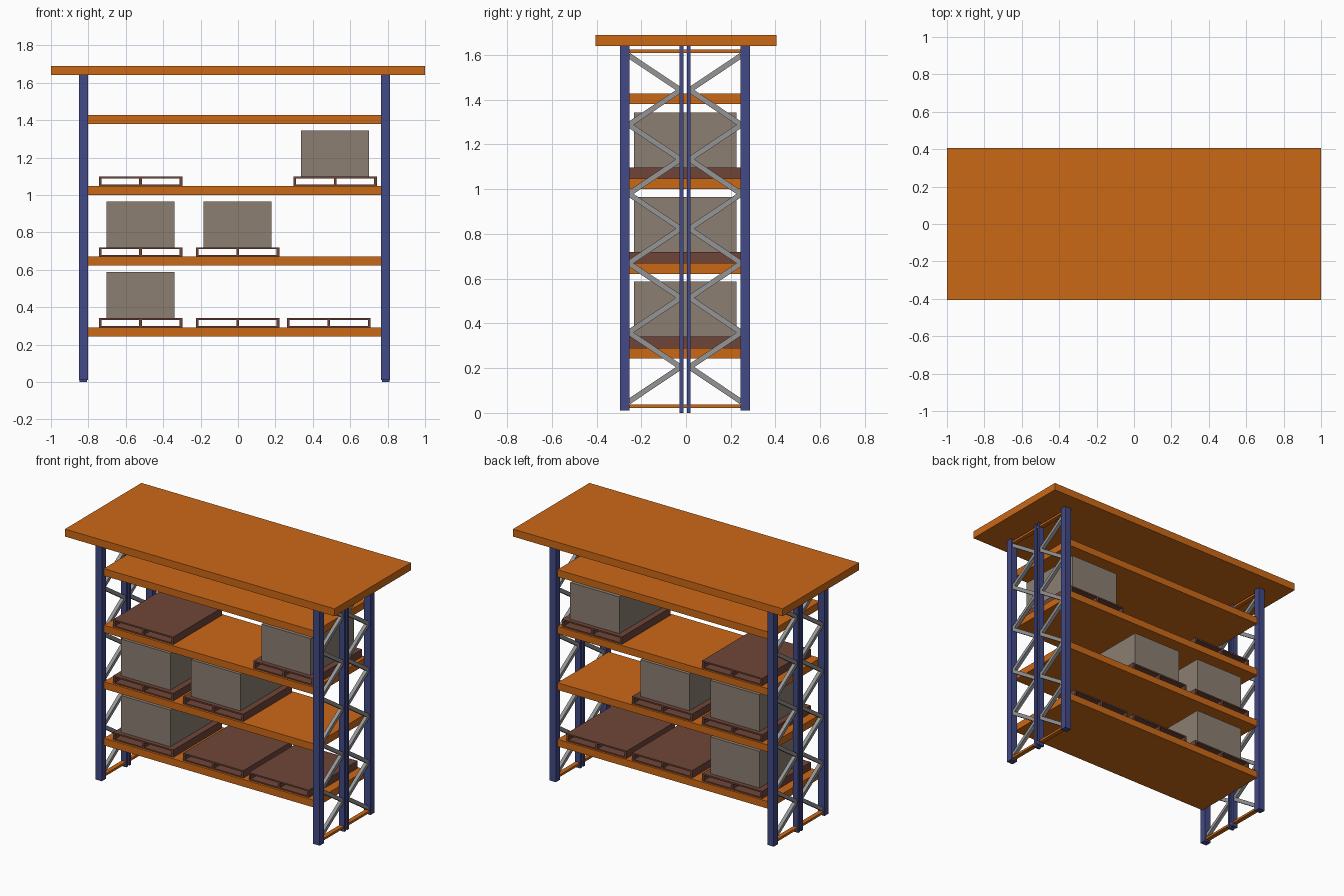
import bpy, math

if "Cube" in bpy.data.objects:
    bpy.data.objects.remove(bpy.data.objects["Cube"])


def material(name, rgb):
    m = bpy.data.materials.new(name)
    m.diffuse_color = (*rgb, 1)
    m.use_nodes = True
    m.node_tree.nodes["Principled BSDF"].inputs["Base Color"].default_value = m.diffuse_color
    return m


ORANGE = material("orange", (0.60, 0.14, 0.008))
BLUE = material("blue", (0.055, 0.068, 0.24))
STEEL = material("steel", (0.30, 0.30, 0.30))
WOOD = material("red_brown", (0.16, 0.06, 0.04))
CARTON = material("carton", (0.26, 0.21, 0.17))


def box(name, x, y, z, mat):
    """Box from (min, max) ranges on each axis."""
    bpy.ops.mesh.primitive_cube_add(size=1, location=[(r[0] + r[1]) / 2 for r in (x, y, z)])
    o = bpy.context.object
    o.name = name
    o.scale = [r[1] - r[0] for r in (x, y, z)]
    bpy.ops.object.transform_apply(location=False, rotation=False, scale=True)
    o.data.materials.append(mat)
    return o


def brace(name, x, a, b):
    """Flat bar in the yz plane between points a and b."""
    dy, dz = b[0] - a[0], b[1] - a[1]
    half = math.hypot(dy, dz) / 2
    o = box(name, (-0.012, 0.012), (-half, half), (-0.012, 0.012), STEEL)
    o.location = (x, (a[0] + b[0]) / 2, (a[1] + b[1]) / 2)
    o.rotation_euler.x = math.atan2(dz, dy)


# Roof board and shelves
box("top_board", (-1, 1), (-0.405, 0.405), (1.64, 1.69), ORANGE)
levels = [0.243, 0.622, 1.0, 1.38]
for z in levels:
    box("shelf", (-0.803, 0.766), (-0.275, 0.268), (z, z + 0.048), ORANGE)

# End frames: corner posts, paired middle posts, rails and zigzag braces
for side, cx in (("left", -0.827), ("right", 0.789)):
    wide = (cx - 0.024, cx + 0.024)
    for y in ((-0.296, -0.252), (0.243, 0.286)):
        box(side + "_corner_post", wide, y, (0.01, 1.64), BLUE)
    for y in ((-0.029, -0.011), (0.004, 0.021)):
        box(side + "_middle_post", (cx - 0.02, cx + 0.02), y, (0, 1.64), BLUE)
    for z in (0.022, 1.61):
        box(side + "_cross_rail", (cx - 0.015, cx + 0.015), (-0.253, 0.244), (z, z + 0.015), ORANGE)
    for inner, outer in ((-0.024, -0.256), (0.016, 0.247)):
        nodes = [(outer if i % 2 == 0 else inner, 0.05 + 0.1548 * i) for i in range(11)]
        for a, b in zip(nodes, nodes[1:]):
            brace(side + "_brace", cx, a, b)


def pallet(x, z):
    w, depth = 0.446, (-0.26, 0.255)
    box("pallet_top", (x, x + w), depth, (z + 0.04, z + 0.05), WOOD)
    box("pallet_base", (x, x + w), depth, (z, z + 0.008), WOOD)
    for dx in (0, (w - 0.014) / 2, w - 0.014):
        box("pallet_stringer", (x + dx, x + dx + 0.014), depth, (z + 0.008, z + 0.04), WOOD)


# Pallets: start x, shelf index, loaded with a carton or not
for x, level, loaded in ((-0.744, 0, True), (-0.225, 0, False), (0.262, 0, False),
                         (-0.744, 1, True), (-0.225, 1, True),
                         (-0.744, 2, False), (0.296, 2, True)):
    z = levels[level] + 0.048
    pallet(x, z)
    if loaded:
        box("carton", (x + 0.04, x + 0.405), (-0.232, 0.226), (z + 0.05, z + 0.296), CARTON)
